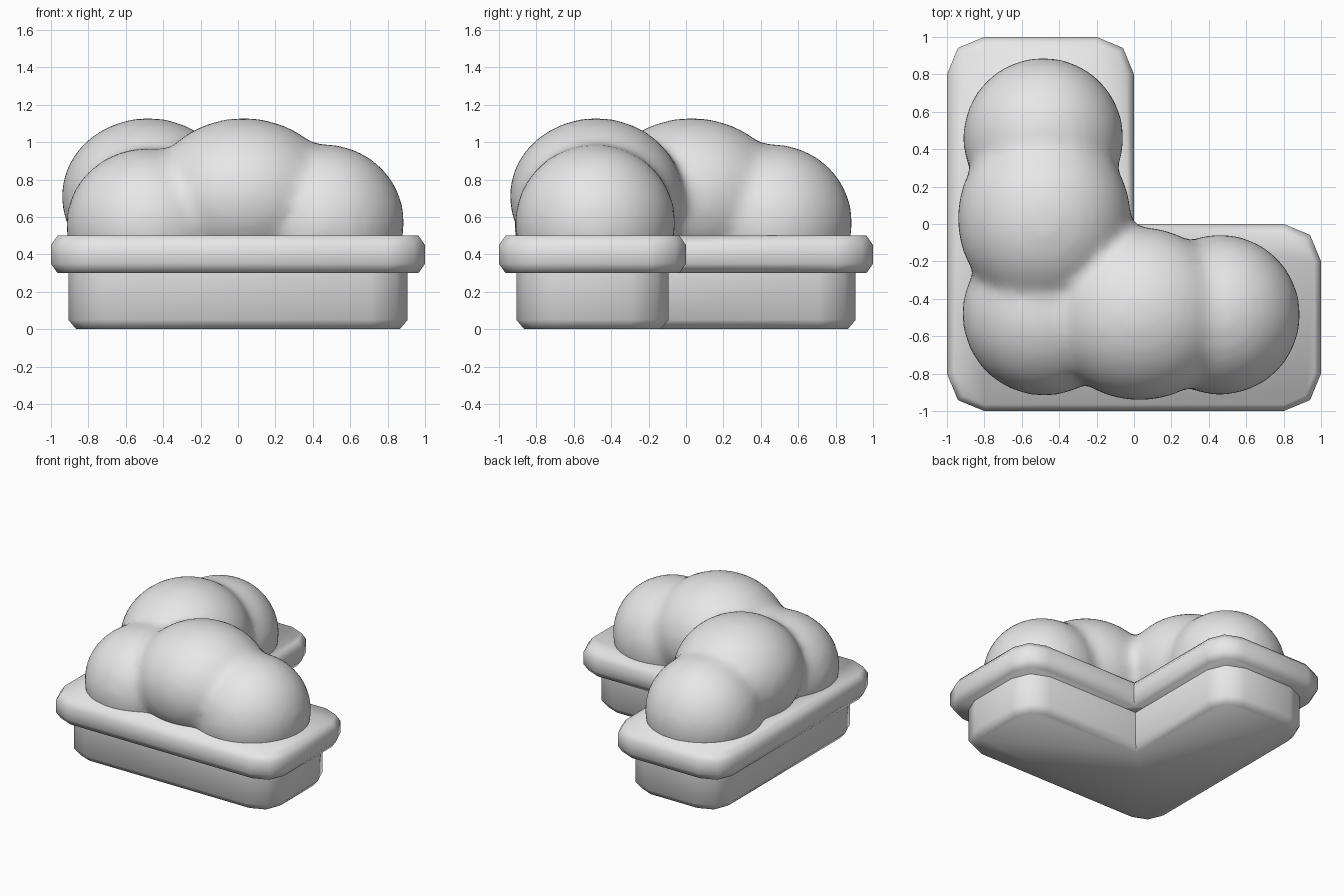
import bpy, bmesh, math
from mathutils import Matrix, Vector

cube = bpy.data.objects.get("Cube")
if cube:
    bpy.data.objects.remove(cube, do_unlink=True)

grey = bpy.data.materials.new("plain grey")
grey.use_nodes = True
grey.diffuse_color = (0.8, 0.8, 0.8, 1)
grey.node_tree.nodes["Principled BSDF"].inputs["Base Color"].default_value = (0.8, 0.8, 0.8, 1)


def make_object(name, bm):
    bmesh.ops.recalc_face_normals(bm, faces=bm.faces)
    mesh = bpy.data.meshes.new(name)
    bm.to_mesh(mesh)
    bm.free()
    mesh.materials.append(grey)
    obj = bpy.data.objects.new(name, mesh)
    bpy.context.collection.objects.link(obj)
    return obj


def outline(inset, radius):
    """L-shaped outline with two-segment rounded outer corners."""
    lo, mid, hi = inset - 1, -inset, 1 - inset
    corners = [(hi, lo, -90), (hi, mid, 0), None, (mid, hi, 0), (lo, hi, 90), (lo, lo, 180)]
    points = []
    for corner in corners:
        if corner is None:
            points.append((mid, mid))
            continue
        x, y, start = corner
        diag = math.radians(start + 45)
        cx = x - math.copysign(radius, math.cos(diag))
        cy = y - math.copysign(radius, math.sin(diag))
        for step in range(3):
            a = math.radians(start + 45 * step)
            points.append((cx + radius * math.cos(a), cy + radius * math.sin(a)))
    return points


def loft(name, levels):
    """Stack outlines given as (height, inset, radius) and cap both ends."""
    bm = bmesh.new()
    rings = [[bm.verts.new((x, y, z)) for x, y in outline(inset, r)] for z, inset, r in levels]
    for low, high in zip(rings, rings[1:]):
        for i in range(len(low)):
            j = (i + 1) % len(low)
            bm.faces.new((low[i], low[j], high[j], high[i]))
    bm.faces.new(rings[0][::-1])
    bm.faces.new(rings[-1])
    obj = make_object(name, bm)
    bpy.ops.object.select_all(action='DESELECT')
    obj.select_set(True)
    bpy.context.view_layer.objects.active = obj
    bpy.ops.object.shade_smooth_by_angle(angle=math.radians(60))
    return obj


# Planter box and its overhanging rim
loft("planter_box", [(0, 0.135, 0.16), (0.05, 0.093, 0.2), (0.32, 0.093, 0.2)])
loft("planter_rim", [(0.3, 0.035, 0.165), (0.35, 0, 0.2), (0.45, 0, 0.2), (0.5, 0.035, 0.165)])

# Bush: overlapping rounded clumps along the L, fused into one soft surface
clumps = [((-0.48, -0.48, 0.56), (0.44, 0.44, 0.41))]
for (x, y, z), (rx, ry, rz) in [
    ((0.03, -0.48, 0.71), (0.50, 0.465, 0.42)),    # tall clump
    ((0.46, -0.485, 0.57), (0.43, 0.43, 0.42)),    # end clump
]:
    clumps.append(((x, y, z), (rx, ry, rz)))
    clumps.append(((y, x, z), (ry, rx, rz)))       # mirrored across the diagonal

bm = bmesh.new()
for centre, radii in clumps:
    place = Matrix.Translation(centre) @ Matrix.Diagonal(Vector(radii)).to_4x4()
    bmesh.ops.create_icosphere(bm, subdivisions=4, radius=1, matrix=place)
bush = make_object("bush", bm)
fuse = bush.modifiers.new("fuse", 'REMESH')
fuse.mode = 'VOXEL'
fuse.voxel_size = 0.035
fuse.use_smooth_shade = True
soften = bush.modifiers.new("soften", 'SMOOTH')
soften.factor = 0.5
soften.iterations = 10
